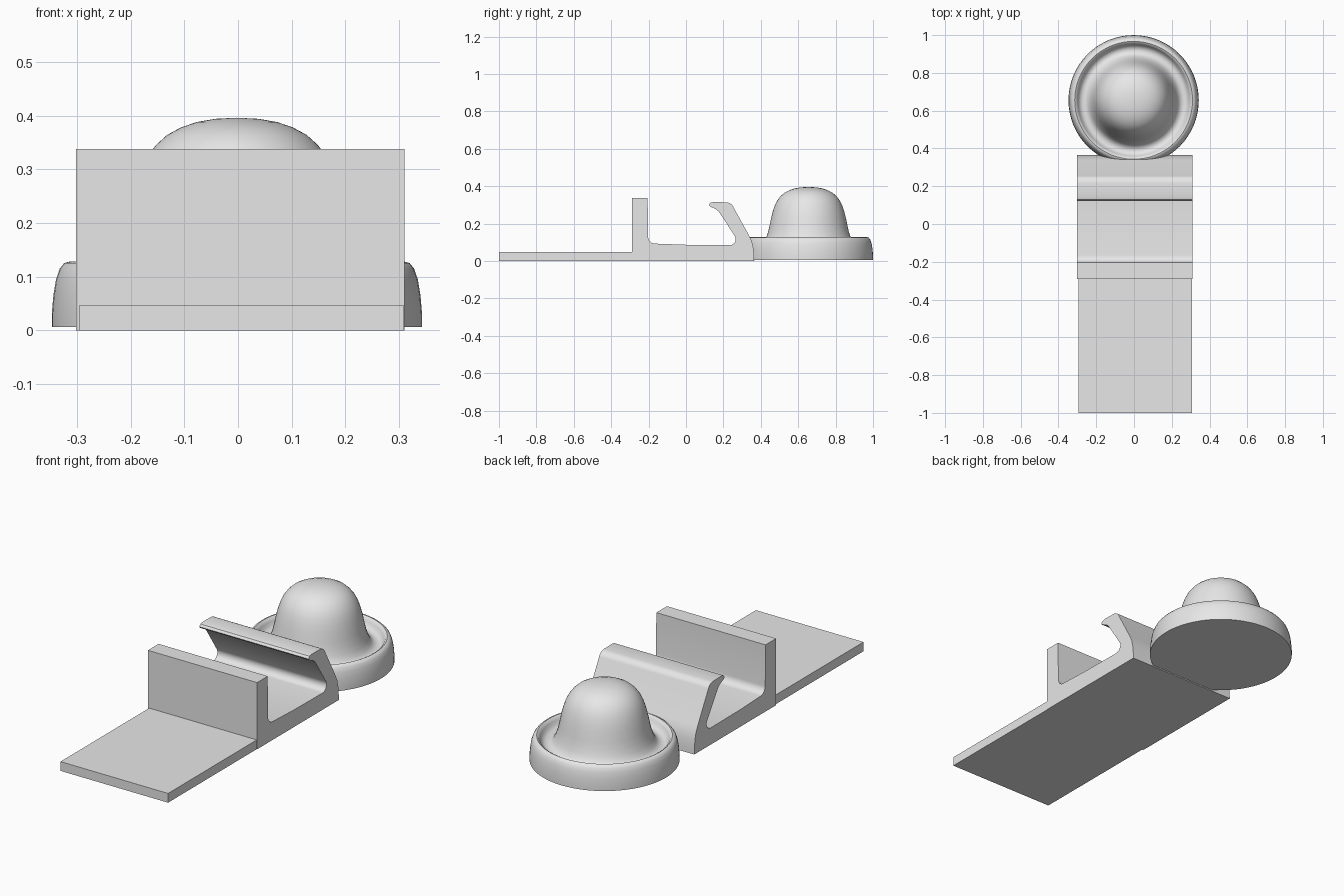
import bpy
import math

if "Cube" in bpy.data.objects:
    bpy.data.objects.remove(bpy.data.objects["Cube"])

grey = bpy.data.materials.new("plain grey")
grey.diffuse_color = (0.8, 0.8, 0.8, 1)
grey.use_nodes = True
grey.node_tree.nodes["Principled BSDF"].inputs["Base Color"].default_value = grey.diffuse_color


def make_object(name, verts, faces, angle):
    mesh = bpy.data.meshes.new(name)
    mesh.from_pydata(verts, [], faces)
    mesh.materials.append(grey)
    obj = bpy.data.objects.new(name, mesh)
    bpy.context.collection.objects.link(obj)
    bpy.ops.object.select_all(action='DESELECT')
    obj.select_set(True)
    bpy.context.view_layer.objects.active = obj
    bpy.ops.object.shade_smooth_by_angle(angle=math.radians(angle))
    return obj


def extrude_x(name, profile, x0, x1):
    """Sweep a counter-clockwise (y, z) outline from x0 to x1."""
    n = len(profile)
    verts = [(x, y, z) for x in (x0, x1) for y, z in profile]
    faces = [tuple(reversed(range(n))), tuple(range(n, 2 * n))]
    faces += [(i, (i + 1) % n, n + (i + 1) % n, n + i) for i in range(n)]
    return make_object(name, verts, faces, 28)


def lathe(name, profile, cx, cy, steps=64):
    """Spin an (r, z) outline, listed bottom to top, around a vertical axis."""
    verts, faces = [], []
    for r, z in profile:
        for k in range(steps):
            a = 2 * math.pi * k / steps
            verts.append((cx + r * math.cos(a), cy + r * math.sin(a), z))
    for i in range(len(profile) - 1):
        for k in range(steps):
            j = (k + 1) % steps
            faces.append((i * steps + k, i * steps + j,
                          (i + 1) * steps + j, (i + 1) * steps + k))
    # flat underside and apex fan
    faces.append(tuple(reversed(range(steps))))
    top = (len(profile) - 1) * steps
    verts.append((cx, cy, 0.396))
    faces += [(top + k, top + (k + 1) % steps, len(verts) - 1)
              for k in range(steps)]
    return make_object(name, verts, faces, 45)


def fillet(cy, cz, r, a0, a1, n=6):
    """Points on an arc in the (y, z) plane, angles in degrees."""
    return [(cy + r * math.cos(math.radians(a0 + (a1 - a0) * i / n)),
             cz + r * math.sin(math.radians(a0 + (a1 - a0) * i / n)))
            for i in range(n + 1)]


# Flat tongue at the front
extrude_x("front_plate",
          [(-1.0, 0.0), (-0.288, 0.0), (-0.288, 0.047), (-1.0, 0.047)],
          -0.295, 0.308)

# Channel with an upright wall and a leaning, hooked lip
clip = [(-0.29, 0.0), (0.365, 0.0), (0.364, 0.03), (0.36, 0.07),
        (0.352, 0.105), (0.338, 0.135), (0.254, 0.287)]
clip += fillet(0.214, 0.270, 0.044, 30, 88)
clip += [(0.145, 0.315), (0.13, 0.311), (0.122, 0.3), (0.128, 0.292),
         (0.158, 0.278), (0.172, 0.268), (0.182, 0.254)]
clip += fillet(0.234, 0.117, 0.032, 28, -90)
clip += [(0.0, 0.087)]
clip += fillet(-0.165, 0.131, 0.038, 270, 180)
clip += [(-0.205, 0.338), (-0.29, 0.338)]
extrude_x("clip_channel", clip, -0.302, 0.31)

# Round base with a rolled rim, a groove and a bell-shaped dome
dome = [(0.345, 0.006), (0.345, 0.03), (0.342, 0.065), (0.337, 0.095),
        (0.330, 0.115), (0.322, 0.125), (0.312, 0.128), (0.303, 0.123),
        (0.297, 0.112), (0.290, 0.098), (0.279, 0.088), (0.265, 0.085),
        (0.250, 0.089), (0.237, 0.102), (0.226, 0.125), (0.216, 0.155),
        (0.208, 0.19), (0.200, 0.23), (0.191, 0.265), (0.181, 0.295),
        (0.168, 0.322), (0.151, 0.345), (0.130, 0.364), (0.104, 0.378),
        (0.075, 0.388), (0.040, 0.394)]
lathe("domed_knob", dome, -0.002, 0.655)
